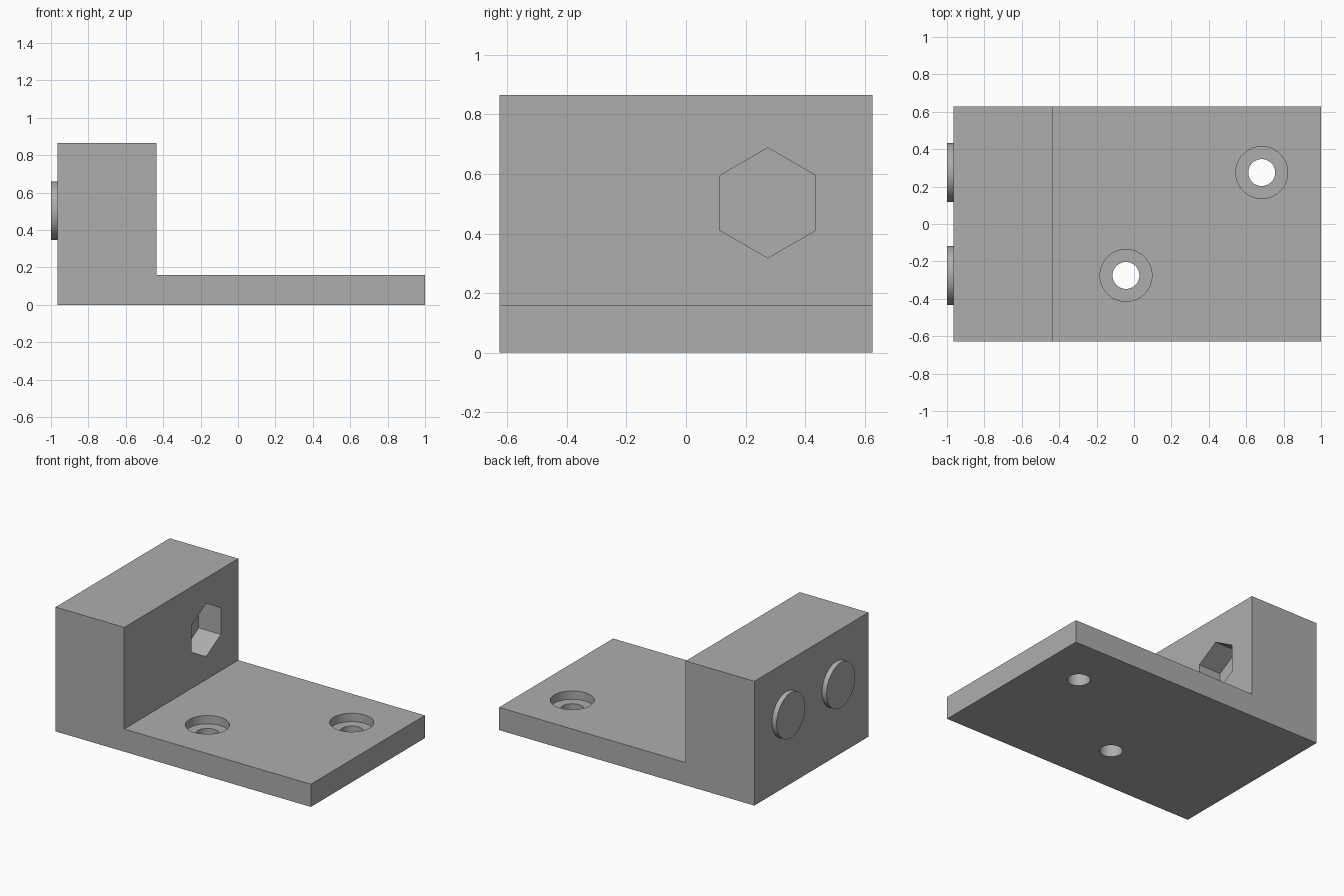
import bpy, bmesh, math
from mathutils import Matrix

cube = bpy.data.objects.get("Cube")
if cube:
    bpy.data.objects.remove(cube, do_unlink=True)

grey = bpy.data.materials.new("plain grey")
grey.use_nodes = True
COLOUR = (0.42, 0.42, 0.42, 1)
grey.diffuse_color = COLOUR
grey.node_tree.nodes["Principled BSDF"].inputs["Base Color"].default_value = COLOUR

HALF_WIDTH = 0.627
BOLT_Y, BOLT_Z = 0.275, 0.503
STEP_X = -0.437
PLATE_TOP = 0.158


def finish(name, bm):
    bmesh.ops.recalc_face_normals(bm, faces=bm.faces)
    mesh = bpy.data.meshes.new(name)
    bm.to_mesh(mesh)
    bm.free()
    mesh.materials.append(grey)
    obj = bpy.data.objects.new(name, mesh)
    bpy.context.collection.objects.link(obj)
    return obj


def cylinder(name, axis, start, end, centre, radius, sides=64):
    """Prism along x or z, running from start to end, centred on the other two axes."""
    bm = bmesh.new()
    bmesh.ops.create_cone(bm, cap_ends=True, segments=sides,
                          radius1=radius, radius2=radius, depth=end - start)
    middle = (start + end) / 2
    if axis == "x":
        # One corner of the prism points along y
        turn = Matrix.Rotation(math.pi / 2, 4, "Y") @ Matrix.Rotation(math.pi / 2, 4, "Z")
        place = Matrix.Translation((middle, *centre)) @ turn
    else:
        place = Matrix.Translation((*centre, middle))
    bm.transform(place)
    return finish(name, bm)


def boolean(target, tool, operation):
    mod = target.modifiers.new(tool.name, "BOOLEAN")
    mod.operation = operation
    mod.solver = "EXACT"
    mod.object = tool
    bpy.context.view_layer.objects.active = target
    bpy.ops.object.modifier_apply(modifier=mod.name)
    bpy.data.objects.remove(tool, do_unlink=True)


# L-shaped body: side profile extruded across the width
profile = [(-0.965, 0), (1, 0), (1, PLATE_TOP), (STEP_X, PLATE_TOP),
           (STEP_X, 0.865), (-0.965, 0.865)]
bm = bmesh.new()
face = bm.faces.new([bm.verts.new((x, -HALF_WIDTH, z)) for x, z in profile])
side = bmesh.ops.extrude_face_region(bm, geom=[face])["geom"]
bmesh.ops.translate(bm, vec=(0, 2 * HALF_WIDTH, 0),
                    verts=[v for v in side if isinstance(v, bmesh.types.BMVert)])
bracket = finish("bracket_body", bm)

# Collars, hexagonal nut pockets and bolt holes through the upright block
for y in (-BOLT_Y, BOLT_Y):
    spot = (y, BOLT_Z)
    boolean(bracket, cylinder("collar", "x", -1, -0.9, spot, 0.157), "UNION")
    boolean(bracket, cylinder("bolt_hole", "x", -1.1, -0.3, spot, 0.105), "DIFFERENCE")
    boolean(bracket, cylinder("nut_pocket", "x", STEP_X - 0.17, -0.3, spot, 0.185, 6),
            "DIFFERENCE")

# Counterbored screw holes through the base plate
for spot in ((-0.043, -BOLT_Y), (0.683, BOLT_Y)):
    boolean(bracket, cylinder("screw_hole", "z", -0.1, 0.3, spot, 0.072), "DIFFERENCE")
    boolean(bracket, cylinder("counterbore", "z", 0.1, 0.3, spot, 0.139), "DIFFERENCE")

bpy.ops.object.select_all(action="DESELECT")
bracket.select_set(True)
bpy.context.view_layer.objects.active = bracket
bpy.ops.object.shade_smooth_by_angle(angle=math.radians(30))
